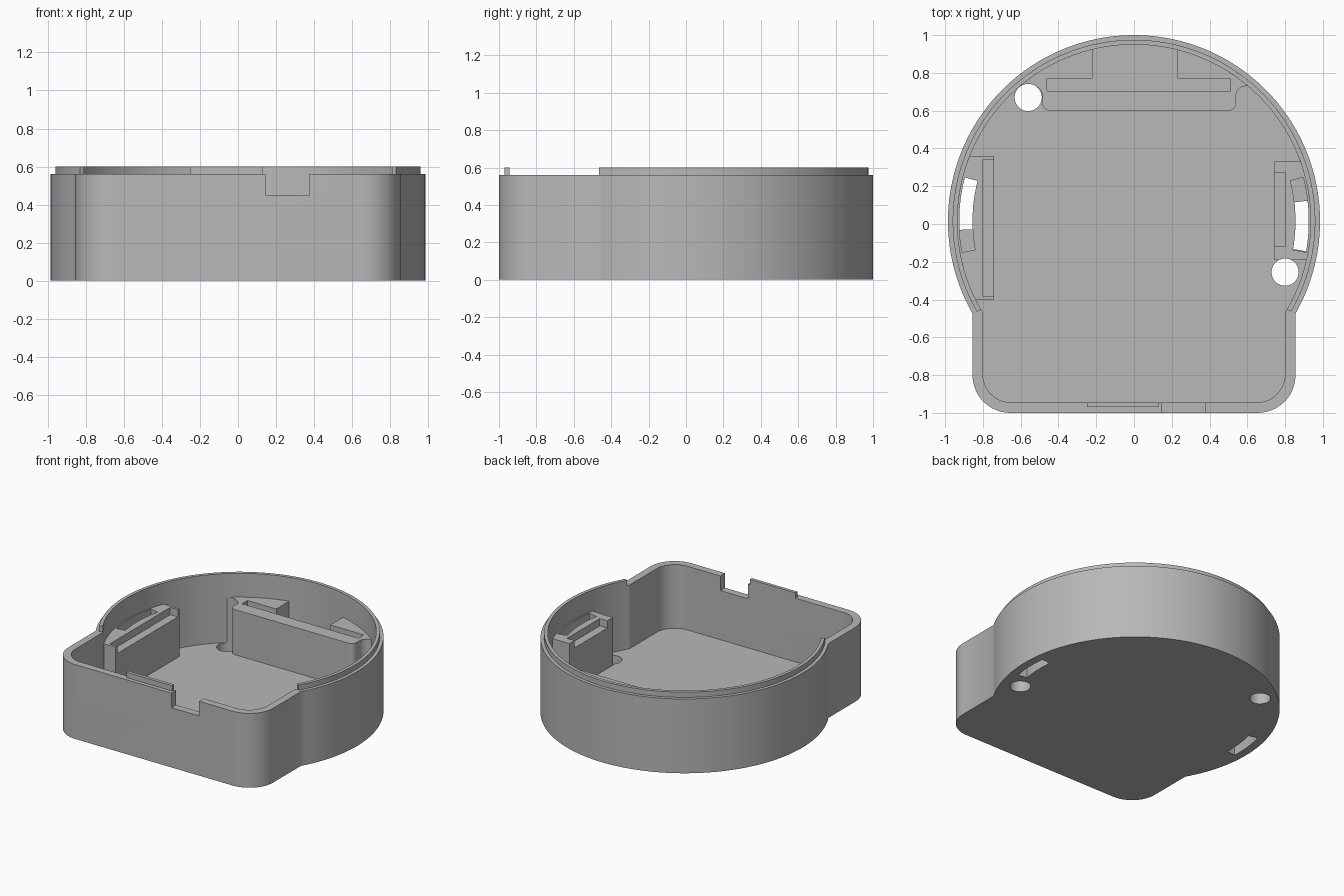
import bpy, bmesh
from math import sin, cos, asin, sqrt, pi, radians
from mathutils import Vector

if "Cube" in bpy.data.objects:
    bpy.data.objects.remove(bpy.data.objects["Cube"])

CY = 0.015            # centre of the round part, on y
FLOOR, RIM, LIP = 0.08, 0.56, 0.6

grey = bpy.data.materials.new("plain grey")
grey.use_nodes = True
grey.diffuse_color = (0.48, 0.48, 0.48, 1)
grey.node_tree.nodes["Principled BSDF"].inputs["Base Color"].default_value = grey.diffuse_color


def arc(cx, cy, r, a0, a1, n):
    return [(cx + r * cos(a0 + (a1 - a0) * i / n), cy + r * sin(a0 + (a1 - a0) * i / n))
            for i in range(n + 1)]


def prism(name, pts, low, high):
    """Extrude a plan outline between two heights."""
    bm = bmesh.new()
    face = bm.faces.new([bm.verts.new((x, y, low)) for x, y in pts])
    top = bmesh.ops.extrude_face_region(bm, geom=[face])["geom"]
    bmesh.ops.translate(bm, vec=(0, 0, high - low),
                        verts=[v for v in top if isinstance(v, bmesh.types.BMVert)])
    bmesh.ops.recalc_face_normals(bm, faces=bm.faces[:])
    mesh = bpy.data.meshes.new(name)
    bm.to_mesh(mesh)
    bm.free()
    obj = bpy.data.objects.new(name, mesh)
    bpy.context.collection.objects.link(obj)
    mesh.materials.append(grey)
    return obj


def rect(x0, x1, y0, y1):
    return [(x0, y0), (x1, y0), (x1, y1), (x0, y1)]


def round_rect(x0, x1, y0, y1, r):
    return (arc(x0 + r, y0 + r, r, pi, 1.5 * pi, 8) + arc(x1 - r, y0 + r, r, -pi / 2, 0, 8)
            + arc(x1 - r, y1 - r, r, 0, pi / 2, 8) + arc(x0 + r, y1 - r, r, pi / 2, pi, 8))


def keyhole(r, half, front, corner):
    """Round back joined to a rounded square front."""
    a = asin(sqrt(r * r - half * half) / r)
    return (arc(0, CY, r, -a, pi + a, 120)
            + arc(corner - half, front + corner, corner, pi, 1.5 * pi, 12)
            + arc(half - corner, front + corner, corner, -pi / 2, 0, 12))


def sector(r0, r1, a0, a1, n):
    return arc(0, CY, r1, a0, a1, n) + arc(0, CY, r0, a1, a0, n)


def angle(y, r):
    return asin((y - CY) / r)


def mirror(pts, side):
    return [(x * side, y) for x, y in pts]


def cut(obj, cutters):
    bpy.context.view_layer.objects.active = obj
    for c in cutters:
        c.hide_render = True
        mod = obj.modifiers.new("cut", 'BOOLEAN')
        mod.operation, mod.solver, mod.object = 'DIFFERENCE', 'EXACT', c
        bpy.ops.object.modifier_apply(modifier=mod.name)


# Case shell
case = prism("case_shell", keyhole(0.985, 0.855, -1, 0.2), 0, RIM)
cavity = prism("cavity_cutter", keyhole(0.935, 0.80, -0.945, 0.15), FLOOR, 1)

# Ports in the front wall
round_port = prism("round_port_cutter", round_rect(-0.615, -0.285, 0.49, 0.8, 0.05), 0, 0.2)
for v in round_port.data.vertices:
    v.co = Vector((v.co.x, -1.05 + v.co.z, v.co.y))
square_port = prism("square_port_cutter", rect(0.145, 0.375, -1.05, -0.9), 0.45, 0.8)

# Screw holes and curved vents
holes = [prism("hole_cutter", arc(x, y, 0.072, 0, 2 * pi * 39 / 40, 39), -0.1, 0.8)
         for x, y in ((-0.56, 0.67), (0.80, -0.255))]
vents = []
for side, open0, open1 in ((-1, -0.03, 0.24), (1, -0.14, 0.12)):
    for y0, y1, low in ((open0, open1, -0.1), (-0.145, 0.24, 0.15)):
        pts = sector(0.855, 0.925, angle(y0, 0.9), angle(y1, 0.9), 12)
        vents.append(prism("vent_cutter", mirror(pts, side), low, 0.8))

# Side holders: a shelf against the wall with a stepped ledge between end posts
holders = []
for name, side, y0, y1, s0, s1 in (("right_holder", -1, -0.40, 0.36, -0.38, 0.34),
                                   ("left_holder", 1, -0.19, 0.33, -0.12, 0.27)):
    pts = [(0.74, y0)] + arc(0, CY, 0.95, angle(y0, 0.95), angle(y1, 0.95), 24) + [(0.74, y1)]
    holder = prism(name, mirror(pts, side), FLOOR - 0.02, 0.44)
    step = prism("step_cutter", mirror(rect(0.7, 0.803, s0, s1), side), 0.385, 0.8)
    cut(holder, [step])
    holders.append(holder)
    vents.append(step)

# Back holder with a long slot and a rounded pocket behind it
a0 = angle(0.73, 0.95)
back = prism("back_holder",
             arc(-0.445, 0.64, 0.04, pi, 1.5 * pi, 6) + arc(0.50, 0.64, 0.04, -pi / 2, 0, 6)
             + arc(0.59, 0.68, 0.05, pi, pi / 2, 6)
             + arc(0, CY, 0.95, a0, pi - a0, 60) + arc(-0.535, 0.68, 0.05, pi / 2, 0, 6),
             FLOOR - 0.02, 0.42)
slot = prism("slot_cutter", rect(-0.46, 0.51, 0.705, 0.77), 0.12, 0.8)
pocket = prism("pocket_cutter", round_rect(-0.22, 0.23, 0.74, 1.1, 0.02), 0.12, 0.8)
cut(back, [slot, pocket])
holders.append(back)

cut(case, [cavity, round_port, square_port] + holes + vents[0:4])
for h in holders:
    cut(h, holes + vents[0:4])

# Raised locating lips
lip = prism("round_lip", sector(0.935, 0.96, radians(-30), radians(210), 120), RIM, LIP)
tab = prism("front_lip", rect(-0.25, 0.13, -0.97, -0.945), RIM, LIP)

# Remove helpers, then shade
for c in [cavity, round_port, square_port, slot, pocket] + holes + vents:
    bpy.data.objects.remove(c)
for obj in [case, lip, tab] + holders:
    bpy.ops.object.select_all(action='DESELECT')
    obj.select_set(True)
    bpy.context.view_layer.objects.active = obj
    bpy.ops.object.shade_smooth_by_angle(angle=radians(30))
